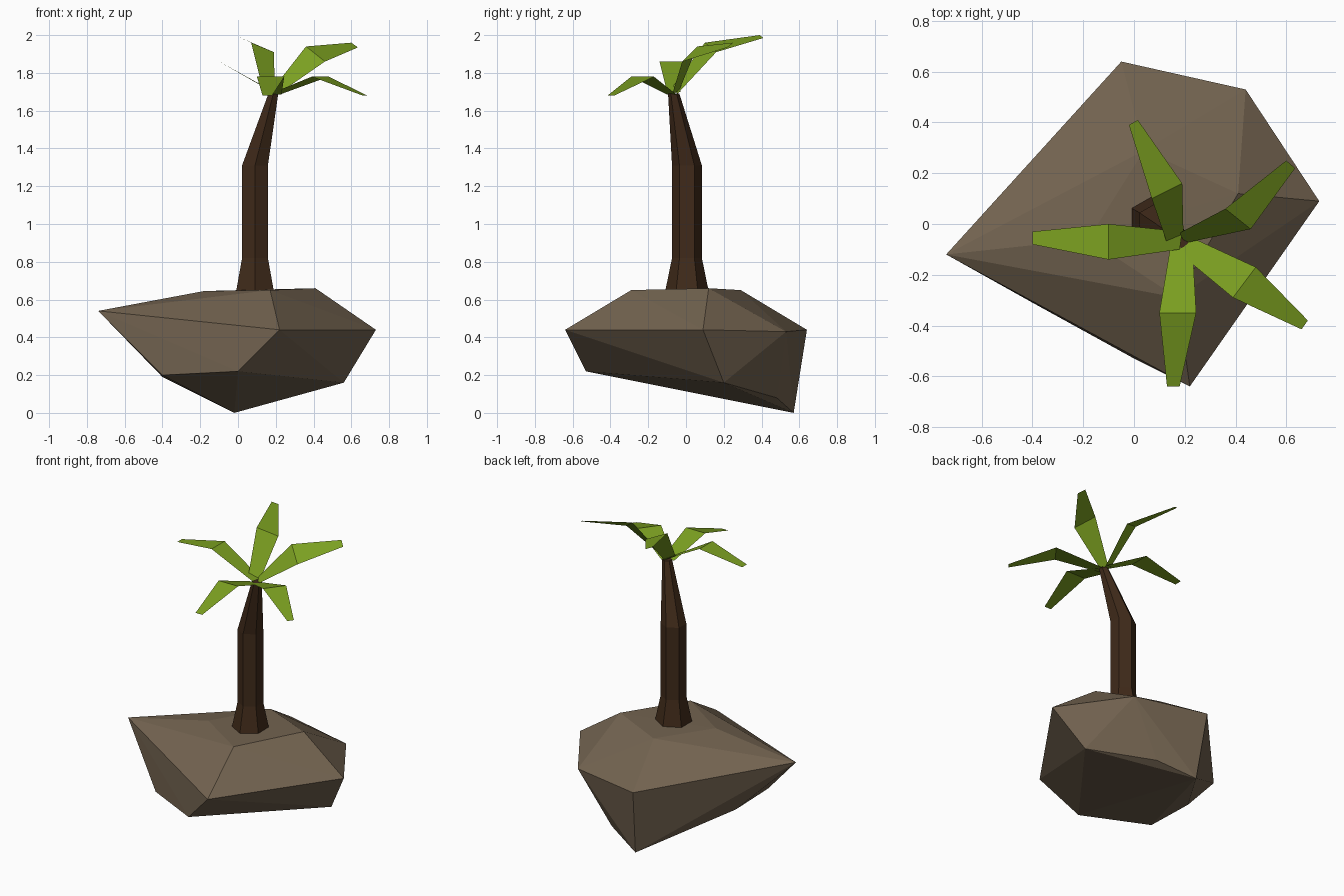
import bpy, bmesh
from math import cos, sin, pi

if "Cube" in bpy.data.objects:
    bpy.data.objects.remove(bpy.data.objects["Cube"])


def material(name, rgb):
    m = bpy.data.materials.new(name)
    m.diffuse_color = (*rgb, 1)
    m.use_nodes = True
    m.node_tree.nodes["Principled BSDF"].inputs["Base Color"].default_value = m.diffuse_color
    return m


def make_object(name, bm, mat):
    mesh = bpy.data.meshes.new(name)
    bm.to_mesh(mesh)
    bm.free()
    mesh.materials.append(mat)
    ob = bpy.data.objects.new(name, mesh)
    bpy.context.collection.objects.link(ob)
    return ob


rock_mat = material("stone", (0.17, 0.125, 0.08))
bark_mat = material("bark", (0.05, 0.023, 0.01))
leaf_mat = material("leaf", (0.2, 0.35, 0.015))

# Boulder: faceted hull of a top, a rim and an underside
top = [(0.17, -0.29, 0.65), (0.41, 0.12, 0.66), (0.04, 0.29, 0.65), (-0.18, -0.06, 0.645)]
rim = [(-0.74, -0.12, 0.54), (0.22, -0.64, 0.44), (0.73, 0.09, 0.44),
       (0.44, 0.53, 0.43), (-0.05, 0.64, 0.44)]
under = [(-0.4, -0.31, 0.2), (0, -0.53, 0.22), (0.56, 0.2, 0.16),
         (0.22, 0.48, 0.08), (-0.02, 0.57, 0), (-0.4, 0.04, 0.19)]
bm = bmesh.new()
for p in top + rim + under:
    bm.verts.new(p)
res = bmesh.ops.convex_hull(bm, input=bm.verts)
loose = [g for g in res["geom_interior"] if isinstance(g, bmesh.types.BMVert)]
bmesh.ops.delete(bm, geom=loose, context='VERTS')
bmesh.ops.recalc_face_normals(bm, faces=bm.faces)
make_object("rock", bm, rock_mat)

# Trunk: hexagonal rings (x, y, z, radius), flared foot and bent top
rings = [(0.09, 0.005, 0.62, 0.12), (0.09, 0.005, 0.82, 0.079),
         (0.09, 0.005, 1.31, 0.079), (0.187, -0.065, 1.69, 0.03)]
bm = bmesh.new()
loops = [[bm.verts.new((x + r * cos(pi / 6 + k * pi / 3), y + r * sin(pi / 6 + k * pi / 3), z))
          for k in range(6)] for x, y, z, r in rings]
for a, b in zip(loops, loops[1:]):
    for k in range(6):
        n = (k + 1) % 6
        bm.faces.new((a[k], a[n], b[n], b[k]))
bm.faces.new(loops[0][::-1])
bm.faces.new(loops[-1])
make_object("trunk", bm, bark_mat)

# Fronds: flat two-segment strips given as left/right pairs at root, bend and tip
fronds = {
    "west": [(0.18, -0.1, 1.70), (0.19, -0.03, 1.70), (-0.1, -0.14, 1.86), (-0.1, 0, 1.86),
             (-0.4, -0.08, 1.805), (-0.4, -0.03, 1.805)],
    "south": [(0.23, -0.08, 1.685), (0.145, -0.08, 1.685), (0.245, -0.35, 1.78), (0.1, -0.35, 1.78),
              (0.18, -0.64, 1.68), (0.13, -0.64, 1.68)],
    "southeast": [(0.22, -0.05, 1.685), (0.16, -0.1, 1.685), (0.48, -0.17, 1.78), (0.39, -0.29, 1.78),
                  (0.685, -0.38, 1.68), (0.66, -0.415, 1.68)],
    "northeast": [(0.18, -0.035, 1.71), (0.2, -0.075, 1.68), (0.36, 0.06, 1.94), (0.46, -0.02, 1.86),
                  (0.6, 0.25, 1.96), (0.635, 0.22, 1.935)],
    "north": [(0.13, -0.075, 1.72), (0.195, -0.045, 1.69), (0.07, 0.1, 1.96), (0.19, 0.16, 1.91),
              (-0.02, 0.39, 2.0), (0.015, 0.41, 1.985)],
}
for name, pts in fronds.items():
    bm = bmesh.new()
    v = [bm.verts.new(p) for p in pts]
    for i in (0, 2):
        f = bm.faces.new((v[i], v[i + 1], v[i + 3], v[i + 2]))
    # Keep the upper side as the outside
    for f in bm.faces:
        f.normal_update()
        if f.normal.z < 0:
            f.normal_flip()
    make_object("frond_" + name, bm, leaf_mat)
